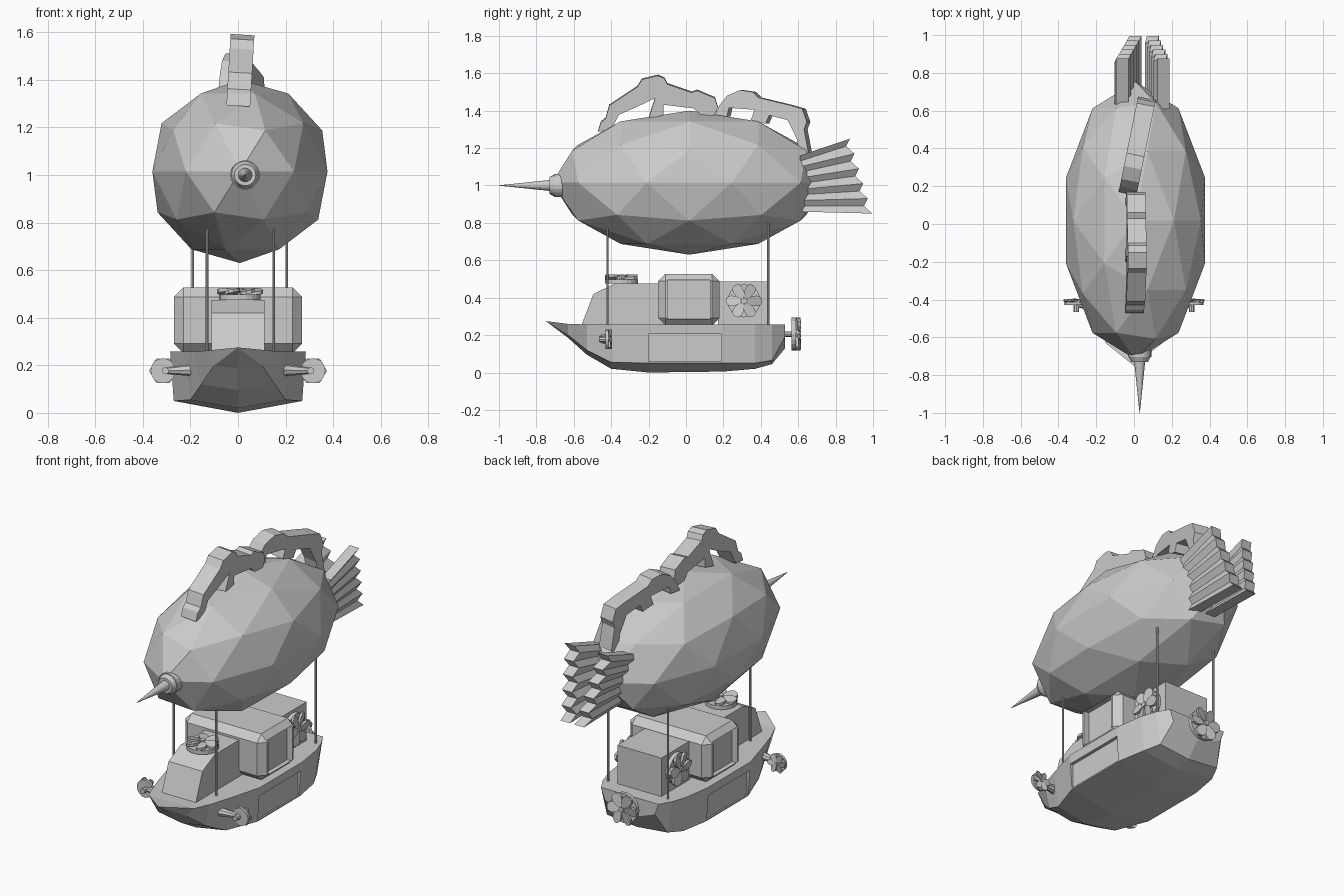
import bpy, bmesh
from math import sin, cos, pi, radians
from mathutils import Vector, Matrix

if "Cube" in bpy.data.objects:
    bpy.data.objects.remove(bpy.data.objects["Cube"])


def make(name, verts, faces):
    me = bpy.data.meshes.new(name)
    bm = bmesh.new()
    vs = [bm.verts.new(v) for v in verts]
    for f in faces:
        bm.faces.new([vs[i] for i in f])
    bmesh.ops.remove_doubles(bm, verts=bm.verts, dist=1e-5)
    bmesh.ops.recalc_face_normals(bm, faces=bm.faces)
    bm.to_mesh(me)
    bm.free()
    ob = bpy.data.objects.new(name, me)
    bpy.context.collection.objects.link(ob)
    return ob


def loft(name, rings):
    """Skin closed rings of equal length and cap both ends."""
    n = len(rings[0])
    verts = [v for r in rings for v in r]
    faces = [(i * n + j, i * n + (j + 1) % n, (i + 1) * n + (j + 1) % n, (i + 1) * n + j)
             for i in range(len(rings) - 1) for j in range(n)]
    faces += [tuple(range(n)), tuple(range(len(verts) - n, len(verts)))]
    return make(name, verts, faces)


def prism(name, yz, x0, x1):
    return loft(name, [[(x, y, z) for y, z in yz] for x in (x0, x1)])


def box(name, x, y, z, bevel=0):
    ob = prism(name, [(y[0], z[0]), (y[1], z[0]), (y[1], z[1]), (y[0], z[1])], *x)
    if bevel:
        m = ob.modifiers.new("bevel", 'BEVEL')
        m.width, m.segments = bevel, 1
    return ob


def rod(name, a, b, r0, r1=None, n=12):
    a, b = Vector(a), Vector(b)
    q = (b - a).to_track_quat('Z', 'Y')
    rings = [[p + q @ Vector((r * cos(2 * pi * k / n), r * sin(2 * pi * k / n), 0)) for k in range(n)]
             for p, r in ((a, r0), (b, r0 if r1 is None else r1))]
    return loft(name, rings)


def cut(ob, cutter):
    cutter.hide_render = True
    cutter.hide_viewport = True
    m = ob.modifiers.new("cut", 'BOOLEAN')
    m.object, m.operation, m.solver = cutter, 'DIFFERENCE', 'EXACT'


def fan(name, base, axis, r, depth, petals=6):
    """Round backing plate, six tilted rounded petals and a hub."""
    base, axis = Vector(base), Vector(axis).normalized()
    q = axis.to_track_quat('Z', 'Y')
    rod(name + "_plate", base, base + axis * depth * .45, r * .9, n=20)
    rod(name + "_hub", base, base + axis * depth, r * .16, n=8)
    for k in range(petals):
        rot = Matrix.Rotation(2 * pi * k / petals, 3, 'Z')
        tilt = Matrix.Rotation(radians(14), 3, 'X')
        rings = []
        for h in (.55, .85):
            ring = []
            for j in range(10):
                t = 2 * pi * j / 10
                w = .29 + .09 * cos(t)
                p = tilt @ Vector((r * .44 * cos(t), r * w * sin(t), 0))
                p += Vector((r * .56, 0, depth * h))
                ring.append(base + q @ (rot @ p))
            rings.append(ring)
        loft(f"{name}_petal_{k}", rings)


# Balloon: faceted ellipsoid
bpy.ops.mesh.primitive_ico_sphere_add(subdivisions=2, radius=1, location=(.008, .018, 1.015))
balloon = bpy.context.object
balloon.name = "balloon"
balloon.scale = (.387, .735, .385)

# Nose spike with stepped collar
rod("nose_flange", (.03, -.66, 1.0), (.03, -.705, 1.0), .062, n=20)
rod("nose_collar", (.03, -.70, 1.0), (.03, -.73, 1.0), .06, .045, n=20)
rod("nose_spike", (.03, -.72, 1.0), (.03, -1.0, 1.0), .03, .001, n=16)

# Hull: deck edge, chine and keel stations (y, deck w, deck z, chine w, chine z, keel z)
stations = [(-.75, 0, .275, 0, .275, .275), (-.63, .15, .26, .10, .20, .185),
            (-.53, .19, .257, .155, .12, .095), (-.40, .23, .257, .20, .055, .02),
            (-.20, .285, .257, .27, .05, 0), (.20, .285, .257, .27, .05, .005),
            (.37, .26, .257, .24, .05, .02), (.46, .23, .257, .20, .065, .045),
            (.53, .19, .257, .165, .19, .13)]
rings = [[(-d, y, dz), (-c, y, cz), (0, y, k), (c, y, cz), (d, y, dz)]
         for y, d, dz, c, cz, k in stations[1:]]
n = len(rings)
verts = [v for r in rings for v in r] + [(0, -.75, .275)]
faces = [(i * 5 + j, i * 5 + (j + 1) % 5, i * 5 + 5 + (j + 1) % 5, i * 5 + 5 + j)
         for i in range(n - 1) for j in range(5)]
faces += [(j, (j + 1) % 5, 5 * n) for j in range(5)] + [tuple(range(5 * n - 5, 5 * n))]
hull = make("hull", verts, faces)
for s in (-1, 1):
    cut(hull, box("hull_panel_cutter", (s * .262, s * .4), (-.2, .19), (.058, .205)))

# Deck houses
prism("wheelhouse", [(-.56, .25), (-.495, .42), (-.38, .475), (-.12, .475), (-.12, .25)], -.112, .112)
cabin = box("main_cabin", (-.27, .27), (-.15, .18), (.252, .528), .04)
for s in (-1, 1):
    cut(cabin, box("window_cutter", (s * .235, s * .4), (-.1, .128), (.285, .495)))
box("engine_house", (-.145, .145), (.17, .44), (.25, .487))

# Fans: top lift fan, side fans, stern propeller, bow thrusters
fan("lift_fan", (.008, -.345, .475), (0, 0, 1), .097, .05)
fan("stern_propeller", (0, .565, .205), (0, 1, 0), .098, .05)
rod("stern_shaft", (0, .5, .205), (0, .57, .205), .015, n=8)
for s in (-1, 1):
    fan("side_fan", (s * .145, .31, .383), (s, 0, 0), .098, .05)
    fan("bow_thruster", (s * .315, -.43, .177), (0, 1, 0), .058, .035)
    rod("thruster_arm", (s * .19, -.44, .18), (s * .315, -.425, .177), .026, .012, n=8)
    rod("thruster_cap", (s * .305, -.465, .177), (s * .305, -.42, .177), .015, n=8)

# Suspension poles
for name, x, y, z in (("front_pole", -.13, -.42, .775), ("front_pole", .15, -.42, .775),
                      ("rear_pole", -.19, .44, .80), ("rear_pole", .205, .44, .80)):
    rod(name, (x, y, .09), (x, y, z), .006, n=8)

# Crest: two jointed arches along the balloon's back
front = [(-.47, 1.29), (-.455, 1.34), (-.43, 1.36), (-.41, 1.43), (-.26, 1.53), (-.235, 1.57),
         (-.15, 1.59), (-.115, 1.575), (-.10, 1.545), (.03, 1.50), (.06, 1.51), (.13, 1.48),
         (.155, 1.47), (.17, 1.42), (.155, 1.38), (.09, 1.37), (.04, 1.415), (-.12, 1.435),
         (-.12, 1.38), (-.20, 1.36), (-.165, 1.47), (-.27, 1.42), (-.36, 1.38), (-.40, 1.30)]
rear = [(.16, 1.37), (.19, 1.43), (.23, 1.48), (.30, 1.51), (.37, 1.50), (.40, 1.47),
        (.57, 1.43), (.64, 1.41), (.665, 1.34), (.65, 1.30), (.675, 1.17), (.63, 1.15),
        (.61, 1.25), (.56, 1.35), (.46, 1.375), (.44, 1.33), (.36, 1.35), (.38, 1.405),
        (.24, 1.415), (.23, 1.37)]
crest = prism("front_crest", front, -.05, .05)
crest.data.transform(Matrix.Translation((.01, 0, 1.44)) @ Matrix.Rotation(.06, 4, 'Y')
                     @ Matrix.Translation((0, 0, -1.44)))
crest = prism("rear_crest", rear, -.048, .048)
crest.data.transform(Matrix.Translation((-.03, .18, 0)) @ Matrix.Rotation(-.2, 4, 'Z')
                     @ Matrix.Translation((0, -.18, 0)))


# Tail fins: pleated fans leaning apart in a V
def tail_fin(name, top_x, low_x, count=11):
    rings = []
    for k in range(count):
        t = k / (count - 1)
        zig = 1 if k % 2 == 0 else -1
        x = low_x + (top_x - low_x) * t + .008 * zig
        root = (.61, .86 + .30 * t)
        tip = (.98 - .12 * t + .016 * zig, .85 + .40 * t)
        rings.append([(x - .032, *root), (x + .032, *root), (x + .032, *tip), (x - .032, *tip)])
    return loft(name, rings)


tail_fin("left_tail_fin", -.07, .0)
tail_fin("right_tail_fin", .148, .092)
